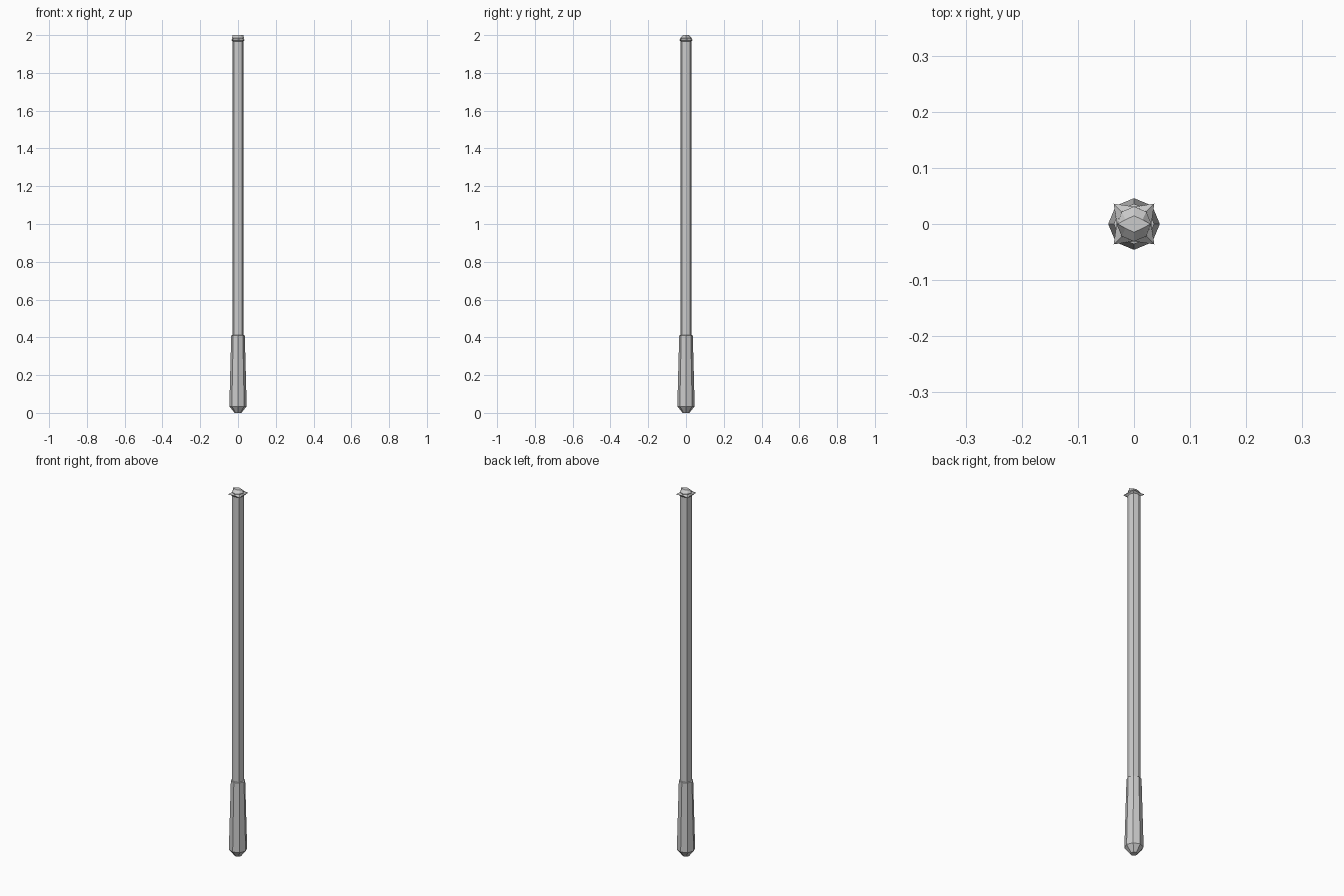
import bpy, bmesh, math

if "Cube" in bpy.data.objects:
    bpy.data.objects.remove(bpy.data.objects["Cube"])


def ring(r, z, sy=1.0, diag=1.0):
    """Eight-sided ring; diag scales the four corner points."""
    pts = []
    for i in range(8):
        k = r * (diag if i % 2 else 1.0)
        a = math.pi * i / 4
        pts.append((k * math.cos(a), k * math.sin(a) * sy, z))
    return pts


def loft(name, rings):
    bm = bmesh.new()
    loops = [[bm.verts.new(p) for p in r] for r in rings]
    for a, b in zip(loops, loops[1:]):
        for i in range(8):
            j = (i + 1) % 8
            bm.faces.new((a[i], a[j], b[j], b[i]))
    bm.faces.new(loops[0][::-1])
    bm.faces.new(loops[-1])
    bmesh.ops.recalc_face_normals(bm, faces=bm.faces)
    me = bpy.data.meshes.new(name)
    bm.to_mesh(me)
    bm.free()
    ob = bpy.data.objects.new(name, me)
    bpy.context.collection.objects.link(ob)
    return ob


# Tapered handle with bevelled butt
loft("handle", [ring(0.018, 0.0), ring(0.046, 0.035),
                ring(0.036, 0.41), ring(0.029, 0.412)])

# Long shaft ending in a chisel-shaped tip
loft("shaft", [ring(0.029, 0.40, diag=1.08), ring(0.029, 1.972, diag=1.08),
               ring(0.031, 1.985), ring(0.029, 2.0, sy=0.5, diag=0.75)])

# Thin collar with four pointed corners
loft("collar", [ring(0.029, 1.966, diag=1.08), ring(0.031, 1.974, diag=1.65),
                ring(0.029, 1.982, diag=1.08)])
